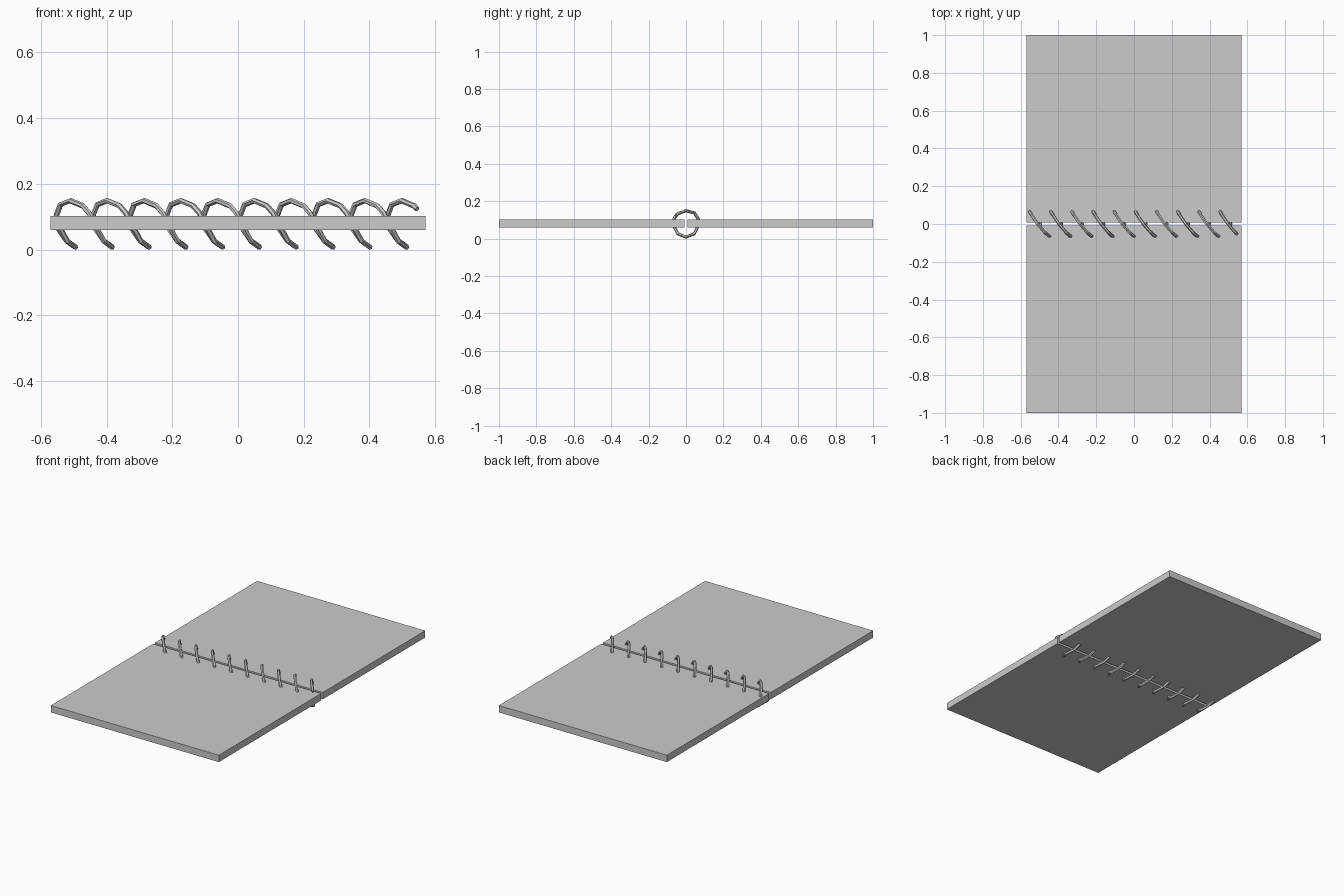
import bpy

if "Cube" in bpy.data.objects:
    bpy.data.objects.remove(bpy.data.objects["Cube"])

HALF_W = 0.57
PITCH = 0.112
TURNS = 10


# Two flat boards with a narrow gap between them
def board(name, y0, y1):
    bpy.ops.mesh.primitive_cube_add(size=1, location=(0, (y0 + y1) / 2, 0.081))
    ob = bpy.context.object
    ob.name = name
    ob.scale = (2 * HALF_W, y1 - y0, 0.042)
    bpy.ops.object.transform_apply(location=False, rotation=False, scale=True)


board("front_board", -1.0, -0.008)
board("back_board", 0.008, 1.0)

# One turn of the slanted binding wire: (x, y, z), underside leg first
turn = [
    (-0.547, -0.069, 0.075),
    (-0.520, -0.044, 0.026),
    (-0.495, 0.000, 0.008),
    (-0.520, 0.044, 0.026),
    (-0.555, 0.069, 0.075),
    (-0.552, 0.065, 0.106),
    (-0.540, 0.045, 0.137),
    (-0.510, 0.000, 0.149),
    (-0.472, -0.044, 0.133),
    (-0.453, -0.062, 0.111),
]
points = [(x + i * PITCH, y, z) for i in range(TURNS) for x, y, z in turn]
points[-1] = (0.545, -0.053, 0.123)   # cut end of the wire

# Low-sided wire swept along the spiral
curve = bpy.data.curves.new("spiral_wire", 'CURVE')
curve.dimensions = '3D'
curve.bevel_depth = 0.0085
curve.bevel_resolution = 1
curve.use_fill_caps = True
spline = curve.splines.new('POLY')
spline.points.add(len(points) - 1)
for p, co in zip(spline.points, points):
    p.co = (*co, 1)
spline.use_smooth = False
wire = bpy.data.objects.new("spiral_wire", curve)
bpy.context.collection.objects.link(wire)
bpy.ops.object.select_all(action='DESELECT')
wire.select_set(True)
bpy.context.view_layer.objects.active = wire
bpy.ops.object.convert(target='MESH')
